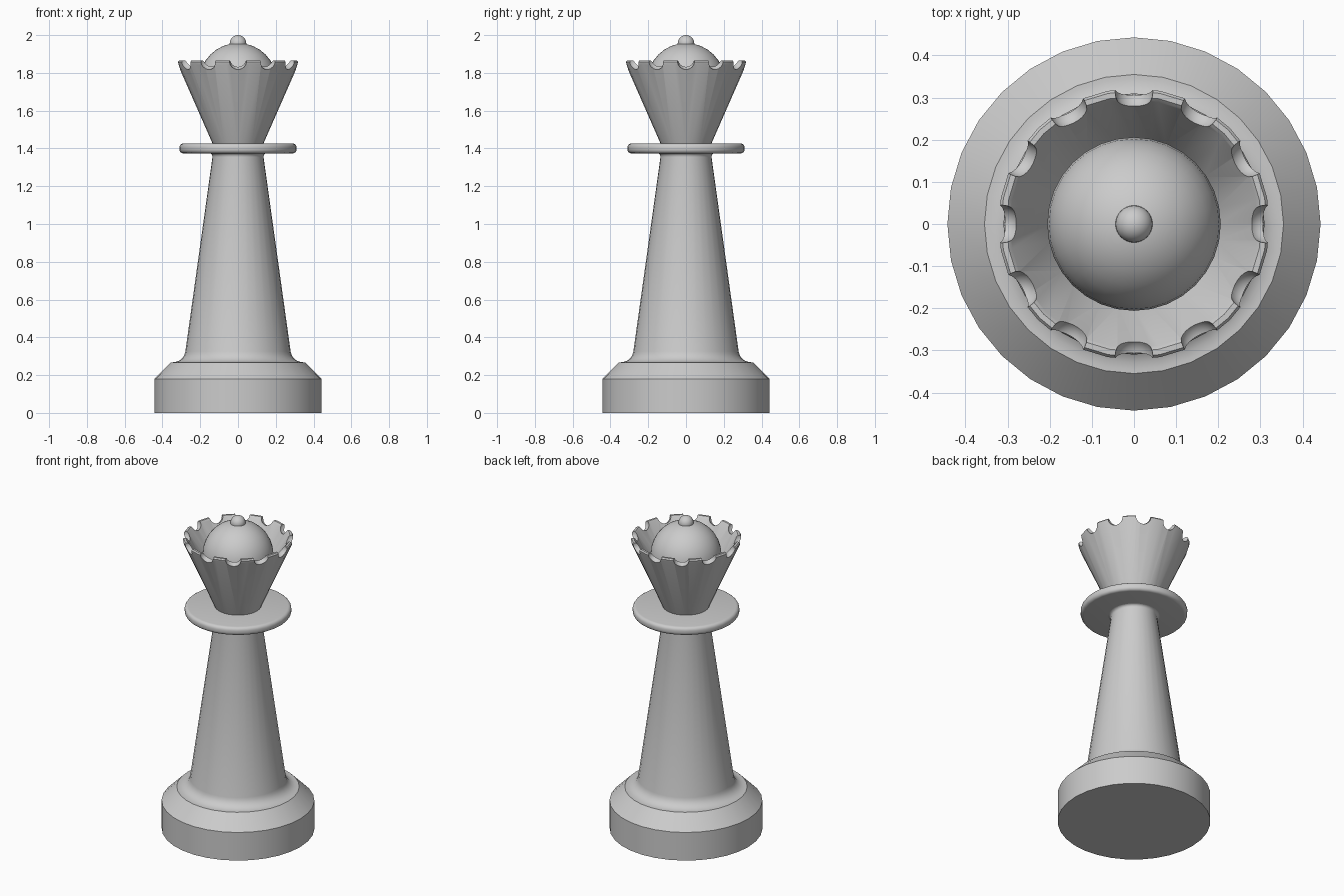
import bpy, bmesh, math
from mathutils import Matrix

SIDES = 32
NOTCHES = 12

cube = bpy.data.objects.get("Cube")
if cube:
    bpy.data.objects.remove(cube, do_unlink=True)

grey = bpy.data.materials.new("plain grey")
grey.use_nodes = True
colour = (0.6, 0.6, 0.6, 1)
grey.diffuse_color = colour
grey.node_tree.nodes["Principled BSDF"].inputs["Base Color"].default_value = colour


def finish(name, bm):
    bmesh.ops.recalc_face_normals(bm, faces=bm.faces)
    mesh = bpy.data.meshes.new(name)
    bm.to_mesh(mesh)
    bm.free()
    mesh.materials.append(grey)
    obj = bpy.data.objects.new(name, mesh)
    bpy.context.collection.objects.link(obj)
    return obj


def smooth(obj):
    bpy.ops.object.select_all(action="DESELECT")
    obj.select_set(True)
    bpy.context.view_layer.objects.active = obj
    bpy.ops.object.shade_smooth_by_angle(angle=math.radians(30))


def lathe(name, profile):
    """Turn a closed (radius, height) profile, whose ends lie on the axis."""
    bm = bmesh.new()
    verts = [bm.verts.new((r, 0, z)) for r, z in profile]
    edges = [bm.edges.new(pair) for pair in zip(verts, verts[1:])]
    bmesh.ops.spin(bm, geom=verts + edges, axis=(0, 0, 1), cent=(0, 0, 0),
                   steps=SIDES, angle=math.tau)
    bmesh.ops.remove_doubles(bm, verts=bm.verts, dist=0.0005)
    return finish(name, bm)


def sphere(name, radius, z, rings=16):
    bm = bmesh.new()
    bmesh.ops.create_uvsphere(bm, u_segments=SIDES, v_segments=rings, radius=radius,
                              matrix=Matrix.Translation((0, 0, z)))
    return finish(name, bm)


def arc(r, z, radius, start, end, steps=6):
    """Points on a profile fillet, angles in degrees."""
    angles = [math.radians(start + (end - start) * i / steps) for i in range(steps + 1)]
    return [(r + radius * math.cos(a), z + radius * math.sin(a)) for a in angles]


# Stepped base, tapering shaft and the small flare under the collar
body = lathe("base_and_shaft",
             [(0, 0), (0.443, 0), (0.443, 0.18), (0.355, 0.268)]
             + arc(0.345, 0.335, 0.067, 270, 188)
             + arc(0.153, 1.357, 0.018, 188, 90, 4) + [(0, 1.375)])

# Collar disc with a rounded rim
collar = lathe("collar",
               [(0, 1.374)] + arc(0.29, 1.394, 0.02, -90, 0, 4)
               + arc(0.29, 1.406, 0.02, 0, 90, 4) + [(0, 1.426)])

# Flared crown with a hollow bowl
crown = lathe("crown",
              [(0, 1.42), (0.132, 1.42), (0.319, 1.845), (0.322, 1.858),
               (0.316, 1.866), (0.303, 1.866), (0.295, 1.858), (0.2, 1.69), (0, 1.69)])

# Ring of ball cutters for the scalloped rim
bm = bmesh.new()
for i in range(NOTCHES):
    turn = Matrix.Rotation(math.tau * i / NOTCHES, 4, "Z")
    bmesh.ops.create_uvsphere(bm, u_segments=24, v_segments=16, radius=0.045,
                              matrix=turn @ Matrix.Translation((0.313, 0, 1.862)))
cutter = finish("notch_cutter", bm)
cutter.hide_render = True

cut = crown.modifiers.new("notches", "BOOLEAN")
cut.operation = "DIFFERENCE"
cut.solver = "EXACT"
cut.object = cutter
bpy.context.view_layer.objects.active = crown
bpy.ops.object.modifier_apply(modifier=cut.name)
bpy.data.objects.remove(cutter, do_unlink=True)

# Dome and finial
dome = sphere("dome", 0.206, 1.752)
finial = sphere("finial", 0.044, 1.956)

for part in (body, collar, crown, dome, finial):
    smooth(part)
